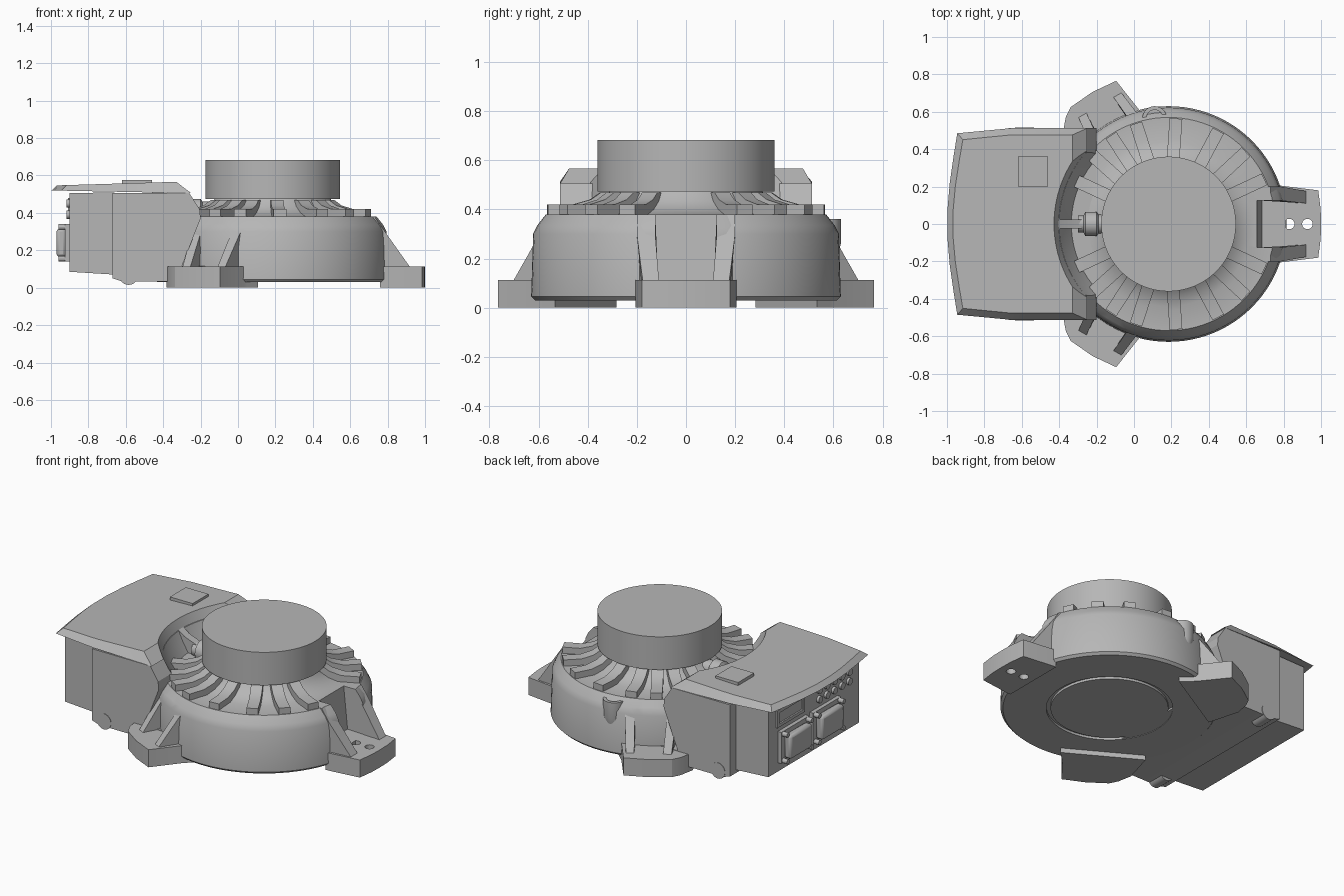
import bpy, bmesh, math
from mathutils import Matrix, Vector

cube = bpy.data.objects.get("Cube")
if cube:
    bpy.data.objects.remove(cube, do_unlink=True)

CX = 0.185  # turntable axis
GREY = (0.47, 0.47, 0.47, 1)
mat = bpy.data.materials.new("housing grey")
mat.use_nodes = True
mat.diffuse_color = GREY
mat.node_tree.nodes["Principled BSDF"].inputs["Base Color"].default_value = GREY
parts = []


def finish(name, bm):
    bmesh.ops.recalc_face_normals(bm, faces=bm.faces)
    me = bpy.data.meshes.new(name)
    bm.to_mesh(me)
    bm.free()
    ob = bpy.data.objects.new(name, me)
    bpy.context.collection.objects.link(ob)
    me.materials.append(mat)
    parts.append(ob)
    return ob


def prism(name, pts, axis, lo, hi, mx=None):
    """Extrude a 2D outline along an axis."""
    place = {"x": lambda a, b, t: (t, a, b),
             "y": lambda a, b, t: (a, t, b),
             "z": lambda a, b, t: (a, b, t)}[axis]
    bm = bmesh.new()
    face = bm.faces.new([bm.verts.new(place(a, b, lo)) for a, b in pts])
    new = bmesh.ops.extrude_face_region(bm, geom=[face])["geom"]
    step = Vector(place(0, 0, hi - lo))
    bmesh.ops.translate(bm, vec=step, verts=[g for g in new if isinstance(g, bmesh.types.BMVert)])
    if mx:
        bm.transform(mx)
    return finish(name, bm)


def box(name, x, y, z, mx=None):
    return prism(name, [(x[0], y[0]), (x[1], y[0]), (x[1], y[1]), (x[0], y[1])], "z", *z, mx)


def lathe(name, profile, mx, steps=96):
    """Revolve a radius and height profile around z."""
    bm = bmesh.new()
    vs = [bm.verts.new((r, 0, z)) for r, z in profile]
    es = [bm.edges.new(p) for p in zip(vs, vs[1:])]
    bmesh.ops.spin(bm, geom=vs + es, cent=(0, 0, 0), axis=(0, 0, 1),
                   angle=math.tau, steps=steps)
    bmesh.ops.remove_doubles(bm, verts=bm.verts, dist=0.0005)
    return finish(name, bm, ) if mx is None else finish_at(name, bm, mx)


def finish_at(name, bm, mx):
    bm.transform(mx)
    return finish(name, bm)


def cylinder(name, r, z0, z1, mx, steps=32):
    return lathe(name, [(0, z0), (r, z0), (r, z1), (0, z1)], mx, steps)


def cut(ob, cutters):
    for c in cutters:
        m = ob.modifiers.new("cut", "BOOLEAN")
        m.operation, m.object, m.solver = "DIFFERENCE", c, "EXACT"
    dg = bpy.context.evaluated_depsgraph_get()
    me = bpy.data.meshes.new_from_object(ob.evaluated_get(dg))
    ob.modifiers.clear()
    ob.data = me


def discard(cutters):
    for c in cutters:
        parts.remove(c)
        bpy.data.objects.remove(c, do_unlink=True)


def around(deg):
    return Matrix.Translation((CX, 0, 0)) @ Matrix.Rotation(math.radians(deg), 4, "Z")


AXIS = around(0)

# Round base with flared neck and a groove ring underneath
base = lathe("round_base", [
    (0, .03), (.34, .03), (.34, .045), (.365, .045), (.365, .03), (.615, .03),
    (.63, .045), (.622, .30), (.605, .335), (.57, .38), (.44, .38), (.385, .40),
    (.335, .435), (.31, .475), (0, .475)], AXIS)
drum = cylinder("turntable_drum", .36, .473, .683, AXIS, 128)

# Cooling ribs, mirrored front to back
RIB = [(.565, .37), (.565, .42), (.46, .42), (.39, .44), (.35, .468), (.28, .468), (.3, .37)]
for a in (25, 43, 62, 86, 108, 123, 138, 155):
    for s in (1, -1):
        prism("cooling_rib", RIB, "y", -.034, .034, around(a * s))

# Three mounting feet with gussets, recesses and bolt holes
notches = []
for ang, side in ((0, 0), (120, 1), (-120, -1)):
    mx = around(ang)
    if side:
        w, back = .14, .6
        pad = [(.5, -.2), (.6, -.17), (.803, -w), (.815, 0), (.803, w), (.77, .19),
               (.7, .25), (.5, .3)]
        pad = [(u, v * side) for u, v in pad]
    else:
        w, back = .18, .45
        pad = [(.5, -.21), (.6, -.205), (.8, -w), (.813, -.08), (.815, 0),
               (.813, .08), (.8, w), (.6, .205), (.5, .21)]
    foot = prism("mounting_foot", pad, "z", 0, .112, mx)
    inner_end = box("tmp_cut", (.4, .575), (-.4, .4), (-.1, .03), mx)
    holes = [cylinder("tmp_hole", .028, -.1, .3, mx @ Matrix.Translation((r, 0, 0)), 24)
             for r in (.645, .742)]
    cut(foot, holes + [inner_end])
    discard(holes + [inner_end])
    inner, outer = (.095, .15) if side else (.125, .2)
    for s in (1, -1):
        gus = prism("foot_gusset", [(.5, .04), (.735, .04), (.735, .11), (.6, .3), (.545, .38),
                                    (.5, .38)], "y", inner * s, outer * s, mx)
        # walls lean in towards the pad end
        for v in gus.data.vertices:
            p = mx.inverted() @ v.co
            if p.x > .65:
                p.y *= .88
                v.co = mx @ p
    notches.append(prism("tmp_notch", [(back, .6), (back + .05 * (1 - abs(side)), .112),
                                       (.9, .112), (.9, .6)], "y", -inner, inner, mx))
cut(base, notches)
discard(notches)

# Screw plug on the shoulder of the base
plug_at = Matrix.Translation((.11, .565, 0))
plug = lathe("shoulder_plug", [(0, .2), (.05, .2), (.065, .26), (.065, .36), (.045, .36),
                               (.045, .345), (0, .345)], plug_at, 32)

# Electronics housing: side profile extruded across, scooped around the drum
housing = prism("electronics_housing", [
    (-.67, .05), (-.62, .033), (-.1, .033), (-.1, .115), (-.3, .115), (-.2, .37),
    (-.205, .42), (-.26, .505), (-.67, .505)], "y", -.512, .512)
rear = prism("rear_box", [(-.9, .085), (-.66, .07), (-.66, .51), (-.9, .505)],
             "y", -.455, .455)

# Lid with bowed rear edge and chamfered rim
half = [(-.25, .512), (-.66, .512), (-.945, .485), (-.965, .36), (-.985, .22), (-.997, .08)]
lid = prism("housing_lid", half + [(x, -y) for x, y in reversed(half)], "z", 0, 1)
for v in lid.data.vertices:
    x = v.co.x
    if v.co.z > .5:
        v.co.y *= .93
        if x > -.3:
            v.co.x = -.33
        elif x < -.9:
            v.co.x += .03
        v.co.z = .566 + (v.co.x + .33) * .03
    else:
        v.co.z = .505 - (x + .25) * .02

scoop = lathe("tmp_scoop", [(0, .383), (.52, .383), (.56, .45), (.63, .6), (0, .6)], AXIS)
for ob in (housing, lid):
    cut(ob, [scoop])
discard([scoop])
box("lid_plate", (-.62, -.46), (.2, .36), (.55, .577))

# Central ridge and cable gland facing the drum
prism("scoop_ridge", [(-.46, .37), (-.26, .37), (-.28, .45), (-.36, .48), (-.46, .55)],
      "y", -.025, .025)
along_x = Matrix.Translation((-.3, 0, .41)) @ Matrix.Rotation(math.pi / 2, 4, "Y")
lathe("cable_gland", [(0, 0), (.045, 0), (.045, .03), (.065, .04), (.065, .1), (.05, .11),
                      (.05, .17), (0, .17)], along_x, 24)

# Rear connectors, each a flange, a hood and corner screws
for yc in (.22, -.1):
    box("connector_flange", (-.925, -.89), (yc - .14, yc + .14), (.14, .34))
    hood = box("connector_hood", (-.97, -.92), (yc - .11, yc + .11), (.165, .315))
    bev = hood.modifiers.new("round", "BEVEL")
    bev.width, bev.segments = .015, 2
    for dy in (-.122, .122):
        for z in (.155, .325):
            cylinder("connector_screw", .015, 0, .06, Matrix.Translation((-.9, yc + dy, z))
                     @ Matrix.Rotation(-math.pi / 2, 4, "Y"), 12)

# Framed window and signal sockets above the connectors
frame = box("window_frame", (-.91, -.89), (.1, .38), (.37, .48))
opening = box("tmp_opening", (-1, -.9), (.12, .36), (.39, .46))
cut(frame, [opening])
discard([opening])
for i in range(5):
    for z in (.39, .45):
        cylinder("signal_socket", .022, 0, .018, Matrix.Translation((-.898, -.05 - i * .075, z))
                 @ Matrix.Rotation(-math.pi / 2, 4, "Y"), 16)

# Underside lugs on the housing
across = Matrix.Rotation(math.pi / 2, 4, "X")
for y in (-.46, .46):
    cylinder("underside_lug", .05, -.055, .055,
             Matrix.Translation((-.585, y, .065)) @ across, 24)

# Smooth curved surfaces, keep hard edges
bpy.ops.object.select_all(action="DESELECT")
for ob in parts:
    ob.select_set(True)
bpy.context.view_layer.objects.active = base
bpy.ops.object.shade_smooth_by_angle(angle=math.radians(25))
